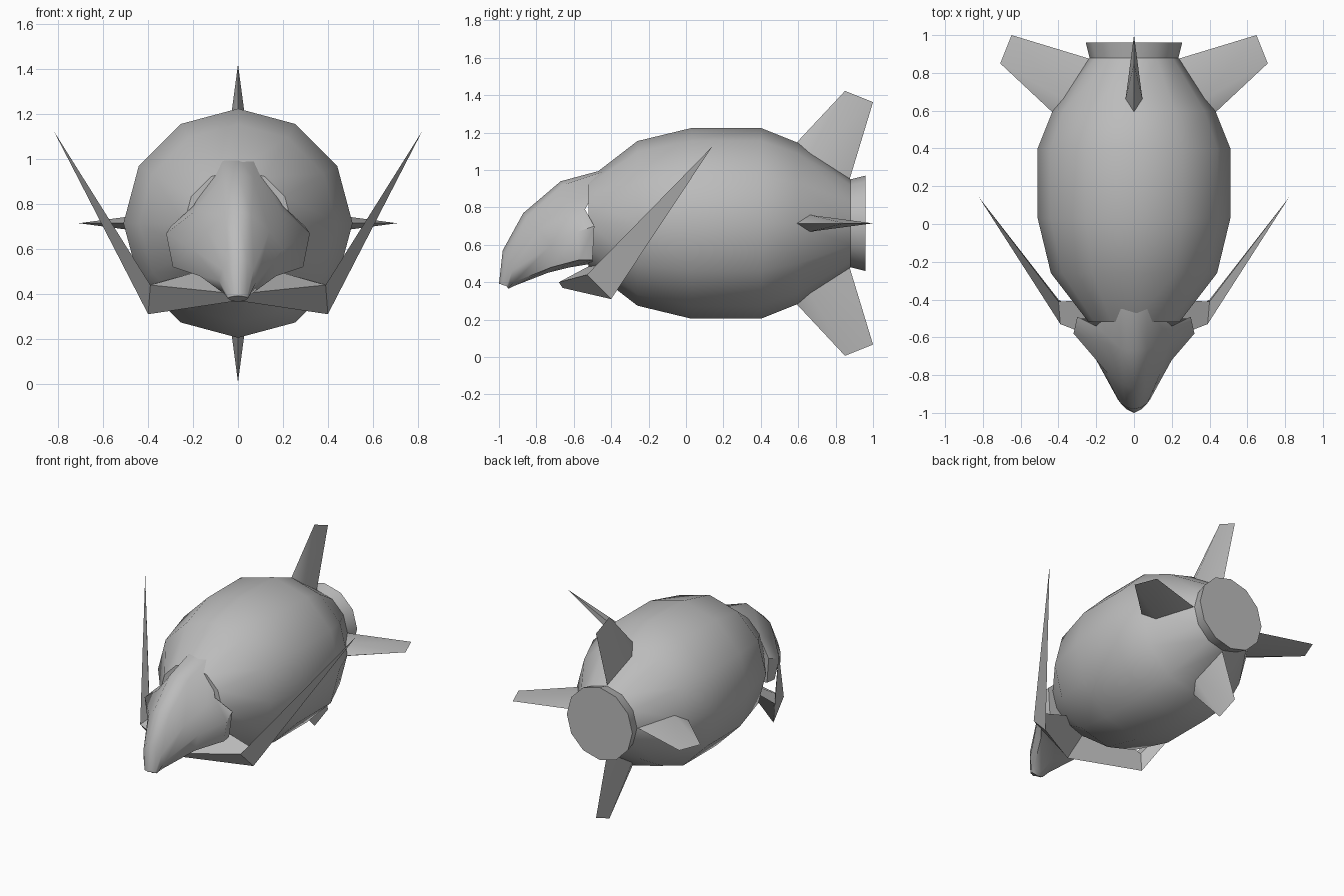
import bpy
import bmesh
import math
from mathutils import Matrix, Vector

default_cube = bpy.data.objects.get("Cube")
if default_cube:
    bpy.data.objects.remove(default_cube, do_unlink=True)

AXIS_Z = 0.715
SIDES = 12

# Single plain grey
grey = bpy.data.materials.new("plain_grey")
grey.use_nodes = True
colour = (0.5, 0.5, 0.5, 1)
grey.diffuse_color = colour
grey.node_tree.nodes["Principled BSDF"].inputs["Base Color"].default_value = colour


def finish(name, bm, angle):
    """Turn a bmesh into a shaded object with consistent outward normals."""
    bmesh.ops.recalc_face_normals(bm, faces=bm.faces)
    mesh = bpy.data.meshes.new(name)
    bm.to_mesh(mesh)
    bm.free()
    mesh.materials.append(grey)
    obj = bpy.data.objects.new(name, mesh)
    bpy.context.collection.objects.link(obj)
    bpy.ops.object.select_all(action='DESELECT')
    obj.select_set(True)
    bpy.context.view_layer.objects.active = obj
    bpy.ops.object.shade_smooth_by_angle(angle=math.radians(angle))
    return obj


def loft(name, rings, angle):
    """Bridge closed loops of points and cap both ends."""
    bm = bmesh.new()
    loops = [[bm.verts.new(p) for p in ring] for ring in rings]
    for a, b in zip(loops, loops[1:]):
        for i in range(len(a)):
            j = (i + 1) % len(a)
            bm.faces.new((a[i], a[j], b[j], b[i]))
    bm.faces.new(loops[0])
    bm.faces.new(loops[-1])
    return finish(name, bm, angle)


# Barrel body: (y, radius) profile turned round the long axis
profile = [(-0.52, 0.24), (-0.26, 0.44), (0.03, 0.51), (0.40, 0.51),
           (0.60, 0.43), (0.88, 0.235), (0.96, 0.255)]
body_rings = []
for y, radius in profile:
    turns = [math.tau * k / SIDES for k in range(SIDES)]
    body_rings.append([(radius * math.sin(t), y, AXIS_Z + radius * math.cos(t))
                       for t in turns])
loft("body", body_rings, 35)

# Beaked head: half sections from crown to chin, mirrored, rim to tip
half_sections = [
    [(0, -.41, 1.01), (.07, -.42, 1), (.20, -.54, .79),
     (.30, -.49, .70), (.28, -.50, .52), (0, -.50, .50)],
    [(0, -.67, .94), (.07, -.66, .92), (.19, -.62, .77),
     (.32, -.58, .67), (.29, -.57, .52), (0, -.62, .48)],
    [(0, -.87, .77), (.06, -.85, .75), (.14, -.79, .68),
     (.20, -.72, .60), (.17, -.72, .48), (0, -.74, .45)],
    [(0, -.98, .57), (.04, -.97, .55), (.07, -.95, .51),
     (.085, -.93, .46), (.06, -.92, .40), (0, -.92, .38)],
    [(0, -1, .39), (.02, -.99, .39), (.04, -.98, .385),
     (.045, -.96, .38), (.03, -.95, .37), (0, -.95, .365)],
]
head_rings = []
for half in half_sections:
    mirrored = [(-x, y, z) for x, y, z in half[-2:0:-1]]
    head_rings.append(half + mirrored)
loft("head", head_rings, 55)

# Side arms with long pointed blades
for name, side in (("left_arm", 1), ("right_arm", -1)):
    inner = [(0, -.68, .40), (0, -.66, .37), (0, -.40, .55)]
    elbow = [(.39, -.53, .44), (.40, -.40, .31), (.40, -.41, .44)]
    bm = bmesh.new()
    root = [bm.verts.new((side * x, y, z)) for x, y, z in inner]
    bend = [bm.verts.new((side * x, y, z)) for x, y, z in elbow]
    tip = bm.verts.new((side * .82, .14, 1.125))
    for i in range(3):
        j = (i + 1) % 3
        bm.faces.new((root[i], root[j], bend[j], bend[i]))
        bm.faces.new((bend[i], bend[j], tip))
    bm.faces.new(root)
    finish(name, bm, 30)

# Four tail fins: kite-shaped root tapering to a thin outer edge
for k, name in enumerate(("top_fin", "left_fin", "bottom_fin", "right_fin")):
    turn = Matrix.Rotation(k * math.pi / 2, 4, 'Y')
    lift = Matrix.Translation(Vector((0, 0, AXIS_Z)))
    bm = bmesh.new()
    front, wide_l, wide_r, rear, tip_front, tip_rear = [
        bm.verts.new(lift @ turn @ Vector(p)) for p in (
            (0, .59, .43), (.045, .66, .37), (-.045, .66, .37),
            (0, .87, .22), (0, .85, .708), (0, 1, .648))]
    for wide in (wide_l, wide_r):
        bm.faces.new((front, wide, tip_front))
        bm.faces.new((wide, tip_rear, tip_front))
        bm.faces.new((wide, rear, tip_rear))
    bm.faces.new((front, wide_l, rear, wide_r))
    finish(name, bm, 30)
